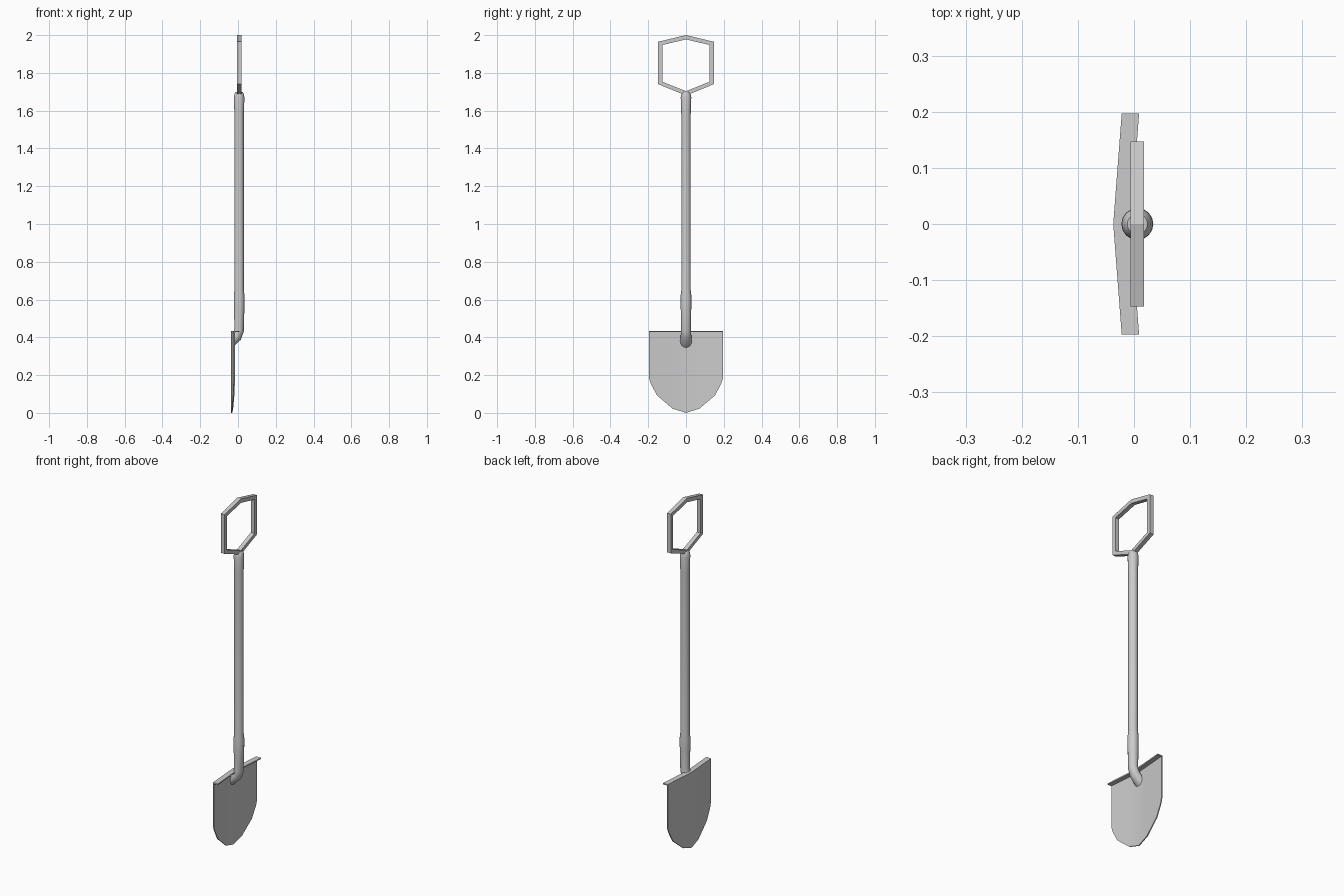
import bpy, bmesh
from math import cos, sin, pi, radians

if "Cube" in bpy.data.objects:
    bpy.data.objects.remove(bpy.data.objects["Cube"])

def make_object(name, bm, angle=35):
    bmesh.ops.recalc_face_normals(bm, faces=bm.faces)
    me = bpy.data.meshes.new(name)
    bm.to_mesh(me)
    bm.free()
    ob = bpy.data.objects.new(name, me)
    bpy.context.collection.objects.link(ob)
    bpy.ops.object.select_all(action='DESELECT')
    ob.select_set(True)
    bpy.context.view_layer.objects.active = ob
    bpy.ops.object.shade_smooth_by_angle(angle=radians(angle))
    return ob

def loft(name, rings, closed=False, angle=35):
    """Skin a list of point rings, capping both ends unless closed."""
    bm = bmesh.new()
    vs = [[bm.verts.new(p) for p in r] for r in rings]
    n = len(rings[0])
    pairs = list(zip(vs, vs[1:]))
    if closed:
        pairs.append((vs[-1], vs[0]))
    else:
        bm.faces.new(vs[0])
        bm.faces.new(vs[-1])
    for a, b in pairs:
        for i in range(n):
            j = (i + 1) % n
            bm.faces.new((a[i], a[j], b[j], b[i]))
    return make_object(name, bm, angle)

def ring(cx, cz, r, tilt=0, n=16):
    t = radians(tilt)
    return [(cx + r * cos(2 * pi * i / n) * cos(t), r * sin(2 * pi * i / n),
             cz - r * cos(2 * pi * i / n) * sin(t)) for i in range(n)]

# Shaft with rounded top, flared lower socket and cranked end meeting the blade
SX = 0.006
loft("shaft", [
    ring(SX, 1.70, 0.018), ring(SX, 1.69, 0.024), ring(SX, 1.67, 0.028),
    ring(SX, 1.58, 0.025), ring(SX, 0.65, 0.025), ring(SX, 0.62, 0.0285),
    ring(SX, 0.56, 0.028), ring(SX, 0.44, 0.026, 20),
    ring(-0.004, 0.408, 0.028, 48), ring(-0.0305, 0.377, 0.031, 88)])

# Hexagonal grip: square bar swept around the outline
outer = [(0, 2.0), (0.147, 1.965), (0.147, 1.74), (0, 1.68)]
inner = [(0, 1.977), (0.125, 1.948), (0.125, 1.753), (0, 1.703)]
mirror = lambda p: p + [(-y, z) for y, z in reversed(p[1:-1])]
X0, X1 = -0.006, 0.018
loft("grip", [[(X0, *o), (X1, *o), (X1, *i), (X0, *i)]
              for o, i in zip(mirror(outer), mirror(inner))], closed=True, angle=10)

# Blade: shallow V plate, built as vertical strips between the rim and the top edge
def blade_x(y):
    return -0.037 + 0.015 * abs(y) / 0.196

TOP, THICK = 0.434, 0.006
half = [(0, 0), (0.07, 0.022), (0.153, 0.092), (0.187, 0.155), (0.196, 0.185)]
rim = [(-y, z) for y, z in reversed(half[1:])] + half
loft("blade", [[(blade_x(y), y, z), (blade_x(y) + THICK, y, z),
                (blade_x(y) + THICK, y, TOP), (blade_x(y), y, TOP)] for y, z in rim])

# Foot tread folded forward along the top of the blade
loft("foot_tread", [[(blade_x(y), y, TOP - 0.007), (blade_x(y) + 0.031, y, TOP - 0.007),
                     (blade_x(y) + 0.031, y, TOP), (blade_x(y), y, TOP)]
                    for y in (-0.197, 0, 0.197)])
